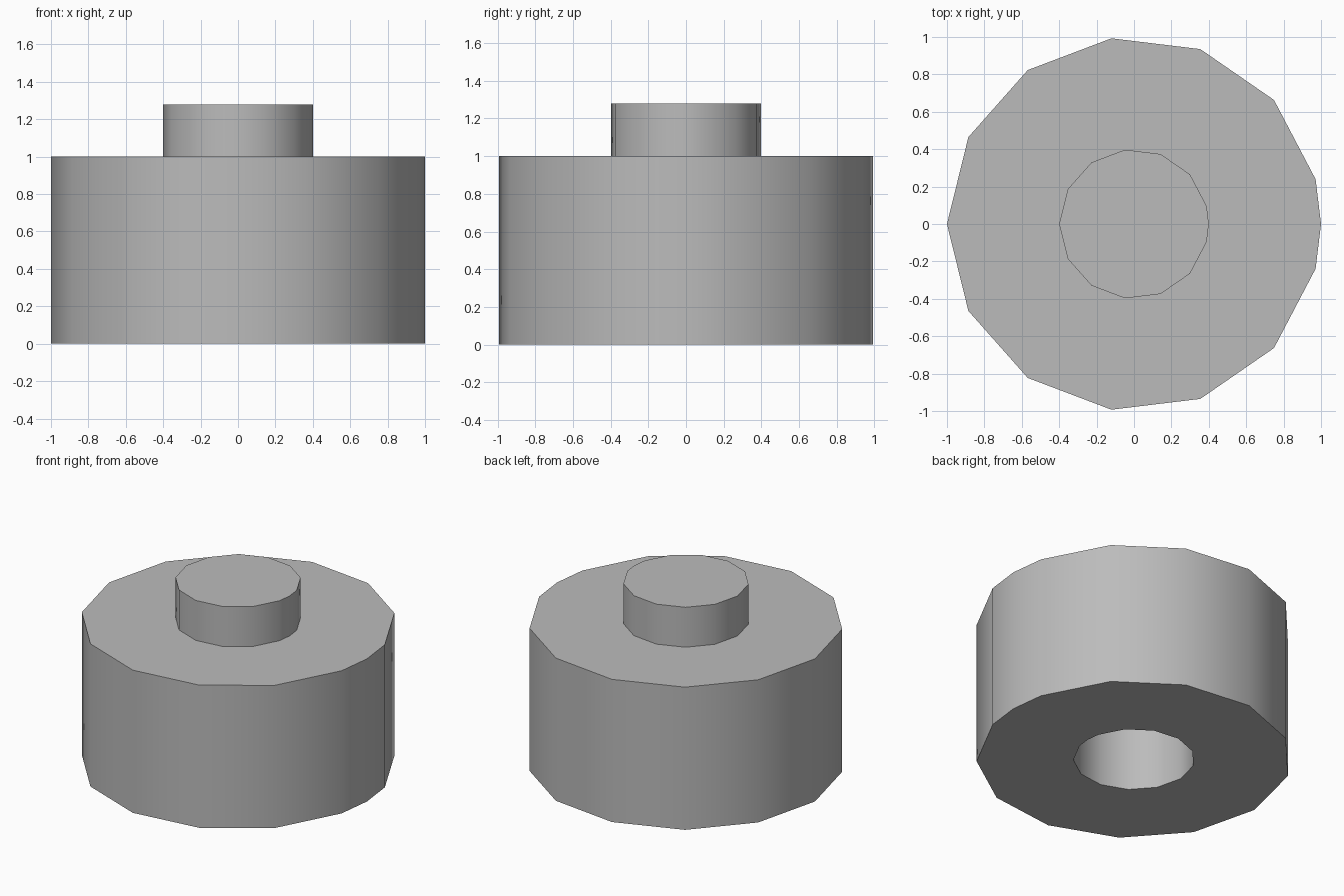
import bpy
import bmesh
from math import cos, sin, pi, radians

if "Cube" in bpy.data.objects:
    bpy.data.objects.remove(bpy.data.objects["Cube"], do_unlink=True)

grey = bpy.data.materials.new("mid grey")
grey.use_nodes = True
colour = (0.5, 0.5, 0.5, 1)
grey.diffuse_color = colour
grey.node_tree.nodes["Principled BSDF"].inputs["Base Color"].default_value = colour

# Thirteen even steps starting at -x, plus one extra corner at +x
step = 2 * pi / 13
angles = [pi + k * step for k in range(7)] + [2 * pi] + [pi + k * step for k in range(7, 13)]


def lathe(name, profile, close_start=False, close_end=False):
    """Sweep (radius, height) points round the shared outline."""
    bm = bmesh.new()
    rings = [[bm.verts.new((r * cos(a), r * sin(a), z)) for a in angles] for r, z in profile]
    n = len(angles)
    for low, high in zip(rings, rings[1:]):
        for i in range(n):
            j = (i + 1) % n
            bm.faces.new((low[i], low[j], high[j], high[i]))
    if close_start:
        bm.faces.new(rings[0][::-1])
    if close_end:
        bm.faces.new(rings[-1])
    mesh = bpy.data.meshes.new(name)
    bm.to_mesh(mesh)
    bm.free()
    mesh.materials.append(grey)
    obj = bpy.data.objects.new(name, mesh)
    bpy.context.collection.objects.link(obj)
    bpy.ops.object.select_all(action="DESELECT")
    obj.select_set(True)
    bpy.context.view_layer.objects.active = obj
    bpy.ops.object.shade_smooth_by_angle(angle=radians(40))
    return obj


# Drum with a round socket sunk into its underside
lathe("body", [(0.385, 0.98), (0.385, 0), (1, 0), (1, 1)], True, True)

# Round peg on top
lathe("peg", [(0.4, 1), (0.4, 1.28)], False, True)
